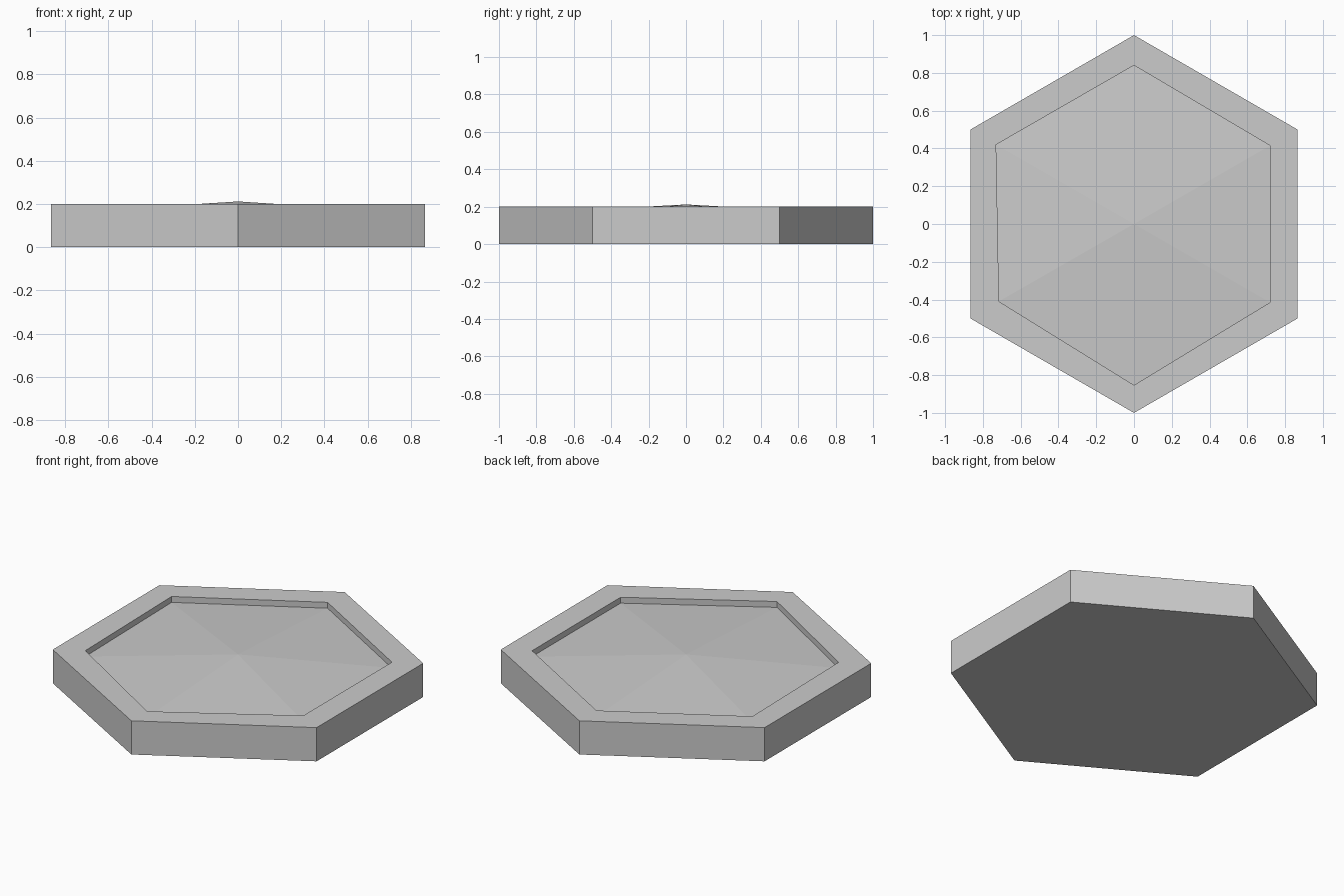
import bpy
import bmesh
from math import radians, sin, cos

cube = bpy.data.objects.get("Cube")
if cube:
    bpy.data.objects.remove(cube, do_unlink=True)

HEIGHT = 0.2
FLOOR = 0.165
PEAK = 0.212

grey = bpy.data.materials.new("light grey")
grey.use_nodes = True
colour = (0.6, 0.6, 0.6, 1)
grey.diffuse_color = colour
grey.node_tree.nodes["Principled BSDF"].inputs["Base Color"].default_value = colour

# Outer hexagon has a corner on +y; the recess is slightly uneven by hand
outer = [(sin(radians(60 * i)), cos(radians(60 * i))) for i in range(6)]
inner = [(0, 0.84), (0.72, 0.415), (0.72, -0.415),
         (0, -0.853), (-0.715, -0.41), (-0.73, 0.42)]

bm = bmesh.new()


def ring(points, z):
    return [bm.verts.new((x, y, z)) for x, y in points]


def bridge(a, b):
    for i in range(6):
        j = (i + 1) % 6
        bm.faces.new((a[i], a[j], b[j], b[i]))


# Base, outer wall, flat rim and recess wall
rings = [ring(outer, 0), ring(outer, HEIGHT), ring(inner, HEIGHT), ring(inner, FLOOR)]
bm.faces.new(rings[0])
for low, high in zip(rings, rings[1:]):
    bridge(low, high)

# Shallow six-sided dome inside the recess
peak = bm.verts.new((0, 0, PEAK))
for i in range(6):
    bm.faces.new((rings[3][i], rings[3][(i + 1) % 6], peak))

bmesh.ops.recalc_face_normals(bm, faces=bm.faces)
mesh = bpy.data.meshes.new("hexagonal_tile")
bm.to_mesh(mesh)
bm.free()
mesh.materials.append(grey)
tile = bpy.data.objects.new("hexagonal_tile", mesh)
bpy.context.collection.objects.link(tile)
